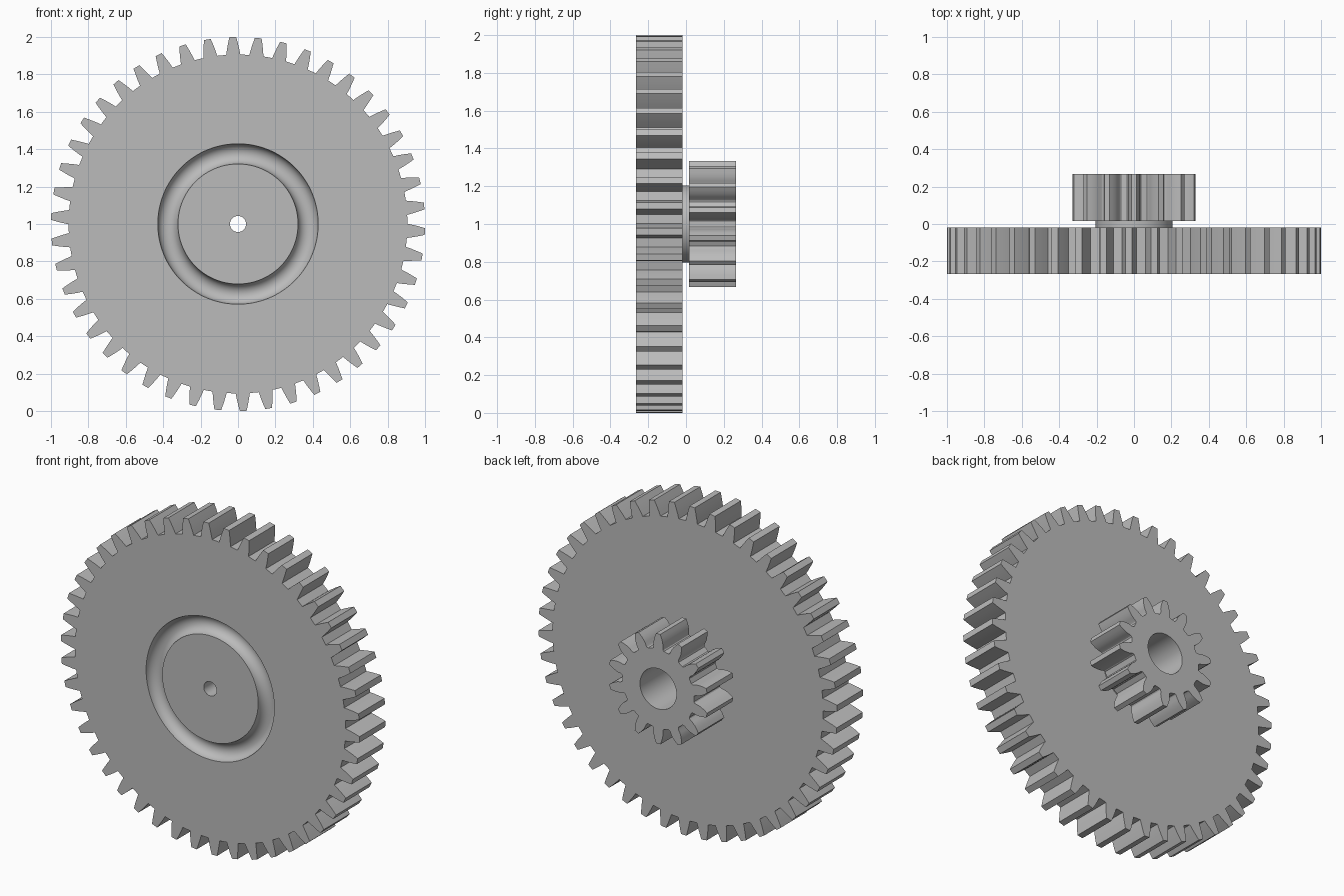
import bpy, bmesh, math

cube = bpy.data.objects.get("Cube")
if cube:
    bpy.data.objects.remove(cube, do_unlink=True)

# Single moulded-plastic colour
grey = bpy.data.materials.new("plain_grey")
grey.use_nodes = True
colour = (0.5, 0.5, 0.5, 1)
grey.diffuse_color = colour
grey.node_tree.nodes["Principled BSDF"].inputs["Base Color"].default_value = colour

AXLE_Z = 1.0
FRONT, GEAR_BACK, PINION_FRONT, BACK = -0.266, -0.018, 0.017, 0.266


def circle(radius, steps=64):
    return [(radius, 2 * math.pi * i / steps) for i in range(steps)]


def gear_outline(teeth, flank, phase=0.0):
    """Flank is a root-to-tip list of (radius, half width of tooth)."""
    points = []
    for i in range(teeth):
        centre = phase + 2 * math.pi * i / teeth
        points += [(r, centre - w / r) for r, w in flank]
        points += [(r, centre + w / r) for r, w in reversed(flank)]
    return points


def ring(bm, outline, y):
    return [bm.verts.new((r * math.sin(a), y, AXLE_Z + r * math.cos(a)))
            for r, a in outline]


def wall(bm, first, second):
    n = len(first)
    for i in range(n):
        j = (i + 1) % n
        bm.faces.new((first[i], first[j], second[j], second[i]))


def cap(bm, *rings):
    """Fill the flat area between an outer and an inner ring."""
    edges = []
    for loop in rings:
        for i, v in enumerate(loop):
            w = loop[(i + 1) % len(loop)]
            edges.append(bm.edges.get((v, w)) or bm.edges.new((v, w)))
    bmesh.ops.triangle_fill(bm, use_beauty=True, edges=edges, normal=(0, 1, 0))


def finish(bm, name):
    bmesh.ops.recalc_face_normals(bm, faces=bm.faces[:])
    mesh = bpy.data.meshes.new(name)
    bm.to_mesh(mesh)
    bm.free()
    mesh.materials.append(grey)
    obj = bpy.data.objects.new(name, mesh)
    bpy.context.collection.objects.link(obj)
    bpy.ops.object.select_all(action="DESELECT")
    obj.select_set(True)
    bpy.context.view_layer.objects.active = obj
    bpy.ops.object.shade_smooth_by_angle(angle=math.radians(30))


# Large gear with an axle hole and a round-bottomed groove in its front
bm = bmesh.new()
flank = [(0.906, 0.038), (0.935, 0.033), (0.968, 0.026), (1.0, 0.018)]
outline = gear_outline(46, flank, math.radians(-1.6))
rim_front, rim_back = ring(bm, outline, FRONT), ring(bm, outline, GEAR_BACK)
hole_front, hole_back = (ring(bm, circle(0.043), y) for y in (FRONT, GEAR_BACK))
wall(bm, rim_front, rim_back)
wall(bm, hole_front, hole_back)
groove = []
for i in range(13):
    a = math.pi * i / 12
    groove.append(ring(bm, circle(0.375 + 0.054 * math.cos(a), 96),
                       FRONT + 0.054 * math.sin(a)))
for outer, inner in zip(groove, groove[1:]):
    wall(bm, outer, inner)
cap(bm, rim_front, groove[0])
cap(bm, groove[-1], hole_front)
cap(bm, rim_back, hole_back)
finish(bm, "large_gear")

# Pinion with filleted tooth roots and a wide bore
bm = bmesh.new()
flank = [(0.239, 0.038), (0.244, 0.033), (0.255, 0.031), (0.272, 0.032),
         (0.292, 0.029), (0.312, 0.023), (0.333, 0.014)]
outline = gear_outline(14, flank)
teeth_front, teeth_back = ring(bm, outline, PINION_FRONT), ring(bm, outline, BACK)
bore_front, bore_back = (ring(bm, circle(0.122), y) for y in (PINION_FRONT, BACK))
wall(bm, teeth_front, teeth_back)
wall(bm, bore_front, bore_back)
cap(bm, teeth_front, bore_front)
cap(bm, teeth_back, bore_back)
finish(bm, "pinion")

# Collar spacing the pinion from the large gear
bm = bmesh.new()
outer = [ring(bm, circle(0.205), y) for y in (GEAR_BACK, PINION_FRONT)]
inner = [ring(bm, circle(0.122), y) for y in (GEAR_BACK, PINION_FRONT)]
wall(bm, *outer)
wall(bm, *inner)
wall(bm, outer[0], inner[0])
wall(bm, outer[1], inner[1])
finish(bm, "collar")
